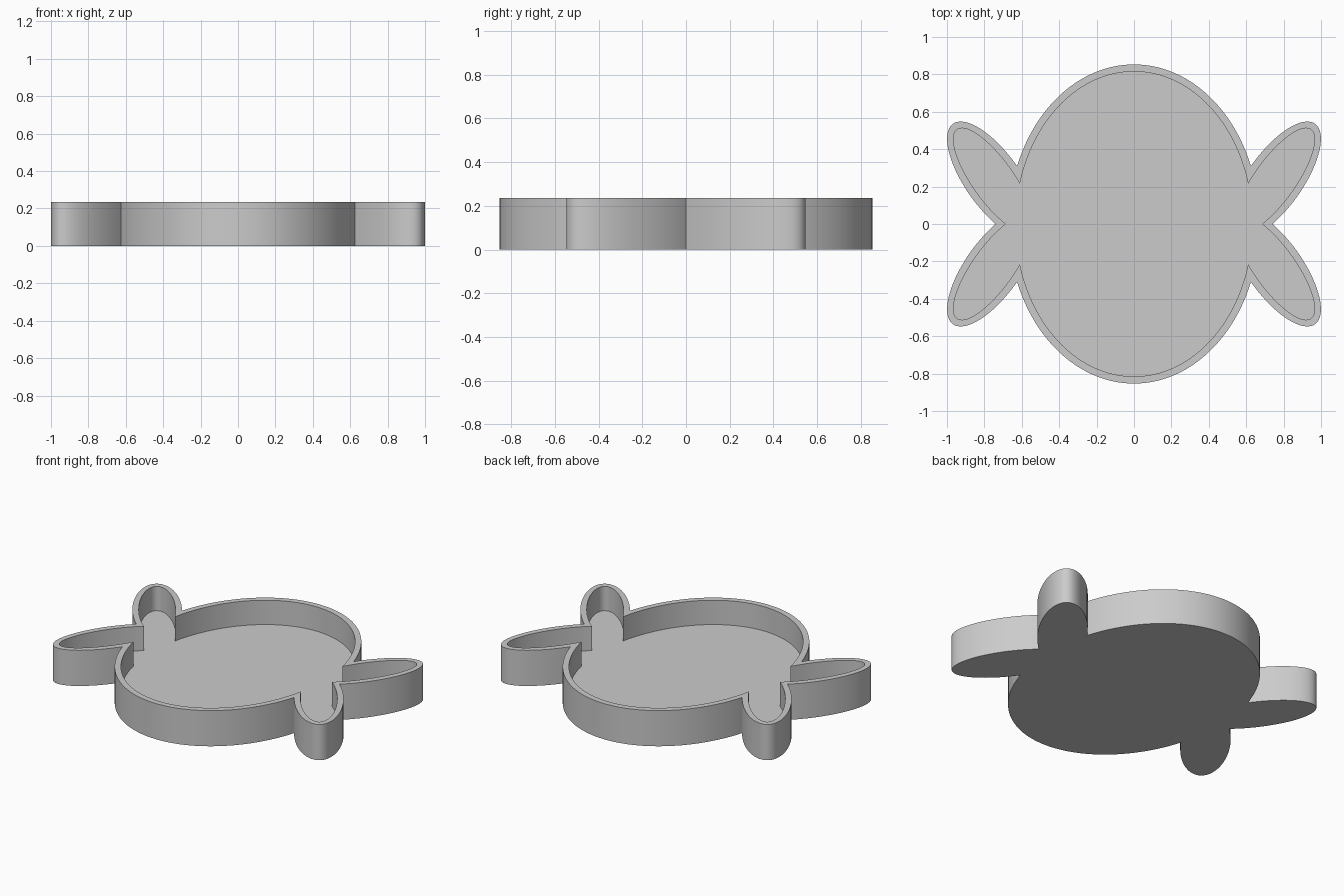
import bpy
import bmesh
from math import sin, cos, pi, radians

cube = bpy.data.objects.get("Cube")
if cube:
    bpy.data.objects.remove(cube, do_unlink=True)

HEIGHT, FLOOR, WALL = 0.235, 0.075, 0.038
BODY = (0.671, 0.853)            # half width, half depth
ARM = (0.372, 0.148)             # half length, half breadth
ARM_X, ARM_Y, TILT = 0.752, 0.233, radians(54.5)
SEGMENTS = 44
STEP = 0.0005


def quarter_outline(inset):
    """One quarter of the outline: body arc, then around the leaf-shaped arm."""
    bx, by = BODY[0] - inset, BODY[1] - inset
    length, breadth = ARM[0] - inset, ARM[1] - inset

    def body(t):
        return bx * cos(t), by * sin(t)

    def arm(t):
        u, v = length * cos(t), breadth * sin(t)
        return (ARM_X + u * cos(TILT) - v * sin(TILT),
                ARM_Y + u * sin(TILT) + v * cos(TILT))

    def in_body(p):
        return (p[0] / bx) ** 2 + (p[1] / by) ** 2 < 1

    # Walk along the arm to where it meets the body and its mirrored twin
    upper = lower = 0.0
    while upper < pi and not in_body(arm(upper)):
        upper += STEP
    while lower > -pi and arm(lower)[1] > 0:
        lower -= STEP

    # Walk down the body to the height of that meeting point
    joint = arm(upper)
    end = pi / 2
    while end > 0 and body(end)[1] > joint[1]:
        end -= STEP

    points = [body(pi / 2 + (end - pi / 2) * i / SEGMENTS) for i in range(SEGMENTS)]
    points += [arm(upper + (lower - upper) * i / SEGMENTS) for i in range(SEGMENTS + 1)]
    points[0] = (0.0, by)
    points[-1] = (points[-1][0], 0.0)
    return points


def full_outline(inset):
    """Mirror the quarter front to back, then side to side."""
    quarter = quarter_outline(inset)
    half = quarter + [(x, -y) for x, y in reversed(quarter[:-1])]
    return half + [(-x, y) for x, y in reversed(half[1:-1])]


# Tray: base, outer wall, rim, inner wall and recessed floor
bm = bmesh.new()
outer, inner = full_outline(0), full_outline(WALL)
rings = [[bm.verts.new((x, y, z)) for x, y in outline]
         for outline, z in ((outer, 0), (outer, HEIGHT), (inner, HEIGHT), (inner, FLOOR))]
for a, b in zip(rings, rings[1:]):
    for i in range(len(a)):
        j = (i + 1) % len(a)
        bm.faces.new((a[i], a[j], b[j], b[i]))
bm.faces.new(rings[0])
bm.faces.new(rings[-1])
bmesh.ops.recalc_face_normals(bm, faces=bm.faces)

mesh = bpy.data.meshes.new("shallow_tray")
bm.to_mesh(mesh)
bm.free()
tray = bpy.data.objects.new("shallow_tray", mesh)
bpy.context.collection.objects.link(tray)

# Plain grey finish
grey = bpy.data.materials.new("light_grey")
grey.use_nodes = True
colour = (0.6, 0.6, 0.6, 1)
grey.diffuse_color = colour
grey.node_tree.nodes["Principled BSDF"].inputs["Base Color"].default_value = colour
mesh.materials.append(grey)

# Smooth curved walls with crisp rims and corners
bpy.ops.object.select_all(action="DESELECT")
tray.select_set(True)
bpy.context.view_layer.objects.active = tray
bpy.ops.object.shade_smooth_by_angle(angle=radians(30))
